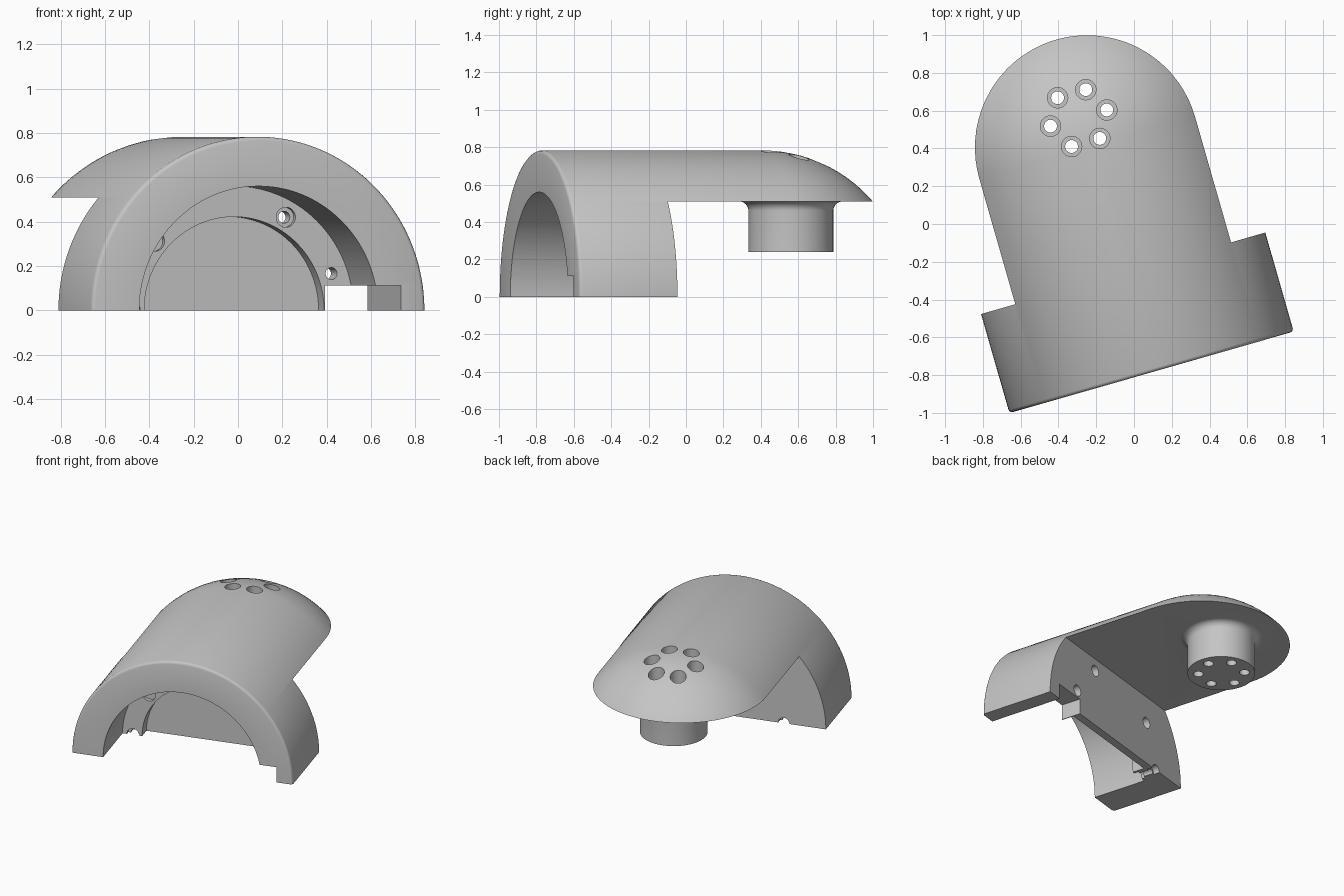
import bpy, bmesh, math
from mathutils import Matrix, Vector

cube = bpy.data.objects.get("Cube")
if cube:
    bpy.data.objects.remove(cube, do_unlink=True)

R = 0.783         # outer radius of shell and dome
ARM_Z = 0.51      # flat underside of the arm
DEPTH = 0.545     # depth of the arched base
DOME_Y = 1.238    # centre of the rounded end
PLUG_Y = 1.40     # centre of the plug and its screw circle
TO_Y = Matrix.Rotation(-math.pi / 2, 4, 'X')   # turns a z axis into a y axis

grey = bpy.data.materials.new("satin grey")
grey.use_nodes = True
grey.diffuse_color = (0.56, 0.56, 0.56, 1)
grey.node_tree.nodes["Principled BSDF"].inputs["Base Color"].default_value = (0.56, 0.56, 0.56, 1)


def finish(name, bm):
    bmesh.ops.recalc_face_normals(bm, faces=bm.faces)
    mesh = bpy.data.meshes.new(name)
    bm.to_mesh(mesh)
    bm.free()
    mesh.materials.append(grey)
    ob = bpy.data.objects.new(name, mesh)
    bpy.context.collection.objects.link(ob)
    return ob


def lathe(name, profile, matrix, segments):
    """Closed solid from (radius, height) points; both ends lie on the axis."""
    bm = bmesh.new()
    rings = []
    for r, h in profile:
        if r < 1e-6:
            rings.append([bm.verts.new((0, 0, h))] * segments)
        else:
            turns = [2 * math.pi * (i + 0.5) / segments for i in range(segments)]
            rings.append([bm.verts.new((r * math.cos(t), r * math.sin(t), h)) for t in turns])
    for a, b in zip(rings, rings[1:]):
        for i in range(segments):
            j = (i + 1) % segments
            bm.faces.new(list(dict.fromkeys((a[i], a[j], b[j], b[i]))))
    bm.transform(matrix)
    return finish(name, bm)


def rod(name, r, start, end, matrix, segments=32):
    bm = bmesh.new()
    bmesh.ops.create_cone(bm, cap_ends=True, segments=segments, radius1=r, radius2=r, depth=end - start)
    half_step = Matrix.Rotation(math.pi / segments, 4, 'Z')
    bm.transform(matrix @ Matrix.Translation((0, 0, (start + end) / 2)) @ half_step)
    return finish(name, bm)


def box(name, low, high):
    low, high = Vector(low), Vector(high)
    bm = bmesh.new()
    bmesh.ops.create_cube(bm, size=1)
    bm.transform(Matrix.Translation((low + high) / 2) @ Matrix.Diagonal((*(high - low), 1)))
    return finish(name, bm)


def combine(target, tool, operation='DIFFERENCE'):
    bpy.context.view_layer.objects.active = target
    mod = target.modifiers.new("cut", 'BOOLEAN')
    mod.operation, mod.solver, mod.object = operation, 'EXACT', tool
    bpy.ops.object.modifier_apply(modifier=mod.name)
    bpy.data.objects.remove(tool, do_unlink=True)


# Long round shell with a softened front rim and a spherical end
rim = [(0, 0), (R - 0.018, 0), (R - 0.009, 0.003), (R - 0.003, 0.009), (R, 0.018)]
dome = [(R * math.cos(t * math.pi / 48), DOME_Y + R * math.sin(t * math.pi / 48)) for t in range(24)]
body = lathe("arched_bracket", rim + dome + [(0, DOME_Y + R)], TO_Y, 128)

# Trim the thin arm
combine(body, box("arm_cut", (-2, DEPTH, -1), (2, 3, ARM_Z)))

# Stepped bore and side notch
combine(body, rod("wide_bore", 0.56, -0.2, 0.40, TO_Y, 128))
combine(body, rod("narrow_bore", 0.422, 0.3, 0.49, TO_Y, 128))
combine(body, box("notch", (0.427, -0.2, -0.15), (0.668, 0.8, 0.112)))

# Screw holes through the back wall, recessed on both sides
for angle in (20, 60, 140, 180):
    a = math.radians(angle)
    place = Matrix.Translation((0.485 * math.cos(a), 0, 0.485 * math.sin(a))) @ TO_Y
    combine(body, rod("wall_hole", 0.027, 0.3, 0.7, place))
    combine(body, rod("wall_recess", 0.04, 0.50, 0.7, place))
    if angle != 20:
        combine(body, rod("front_recess", 0.045, 0.3, 0.43, place))

# Flat bottom of the half arch
combine(body, box("floor_cut", (-2, -1, -2), (2, 3, 0)))

# Plug under the dome with a rounded root
fillet = [(0.277 - 0.05 * math.cos(t * math.pi / 16), ARM_Z - 0.05 + 0.05 * math.sin(t * math.pi / 16))
          for t in range(9)]
plug = lathe("plug", [(0, 0.24), (0.227, 0.24)] + fillet + [(0.277, 0.53), (0, 0.53)],
             Matrix.Translation((0, PLUG_Y, 0)), 64)
combine(body, plug, 'UNION')

# Ring of recessed screw holes through dome and plug
for k in range(6):
    a = k * math.pi / 3
    place = Matrix.Translation((0.155 * math.cos(a), PLUG_Y + 0.155 * math.sin(a), 0))
    combine(body, rod("plug_hole", 0.034, 0.1, 1, place))
    combine(body, rod("plug_recess", 0.054, 0.55, 1, place))

# Turn and place the finished bracket
body.data.transform(Matrix.Translation((0.093, -0.785, 0)) @ Matrix.Rotation(math.radians(16), 4, 'Z'))
bpy.ops.object.select_all(action='DESELECT')
body.select_set(True)
bpy.context.view_layer.objects.active = body
bpy.ops.object.shade_smooth_by_angle(angle=math.radians(30))
